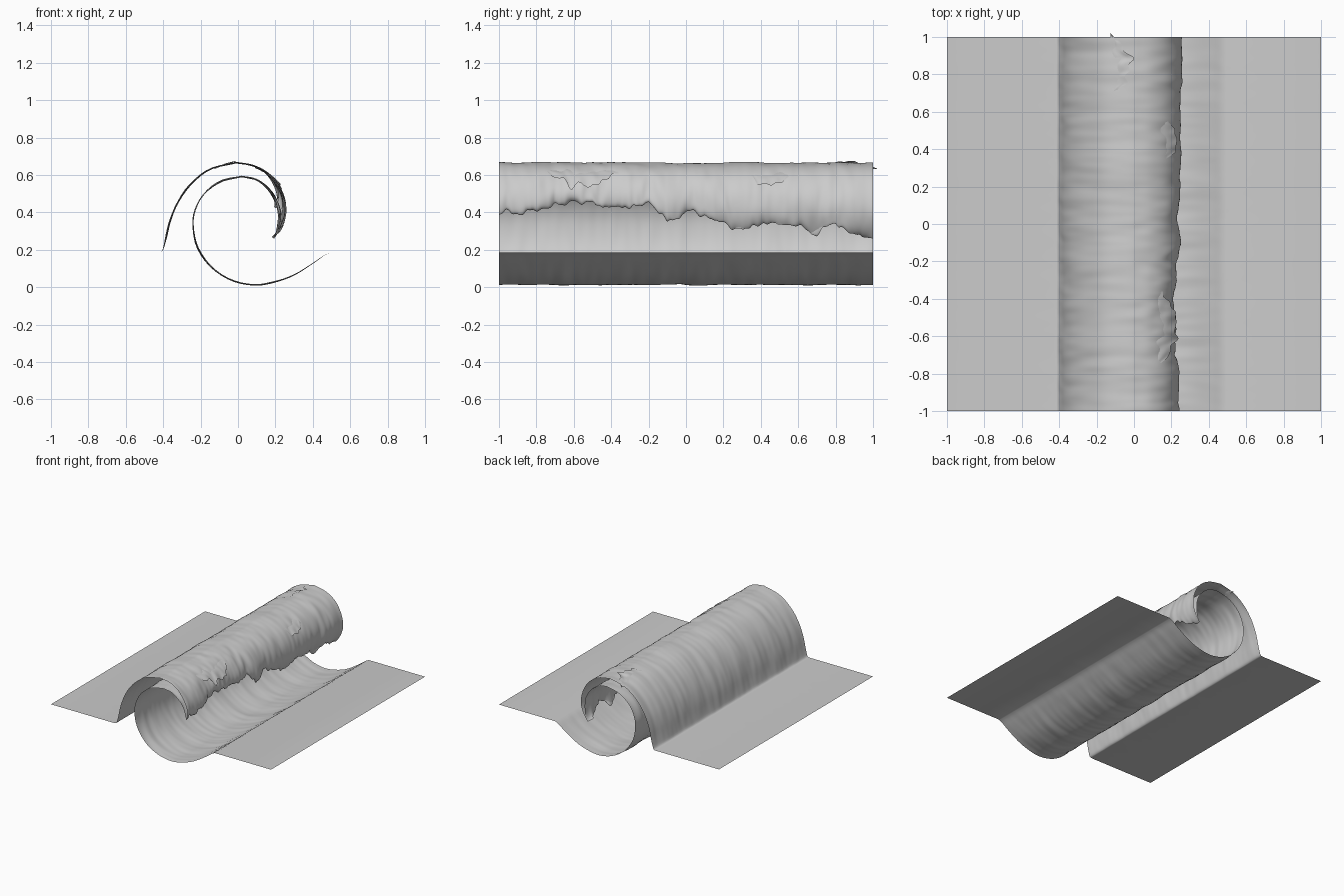
import bpy, bmesh, math
from mathutils import Vector, noise

if "Cube" in bpy.data.objects:
    bpy.data.objects.remove(bpy.data.objects["Cube"])

# Cross-section of the wave (x, z): back face, falling lip outside / inside, barrel
BACK = [(-0.43, 0.187), (-0.405, 0.195), (-0.388, 0.25), (-0.365, 0.35), (-0.325, 0.45),
        (-0.255, 0.55), (-0.15, 0.632), (-0.01, 0.667)]
LIP_OUT = [(-0.01, 0.667), (0.09, 0.648), (0.175, 0.598), (0.235, 0.52), (0.262, 0.44),
           (0.258, 0.37), (0.235, 0.31), (0.19, 0.26)]
LIP_IN = [(0.02, 0.592), (0.1, 0.575), (0.165, 0.53), (0.207, 0.47), (0.224, 0.41),
          (0.225, 0.34), (0.215, 0.29), (0.19, 0.26)]
BARREL = [(0.02, 0.592), (-0.09, 0.567), (-0.18, 0.5), (-0.23, 0.41), (-0.24, 0.32), (-0.215, 0.21),
          (-0.14, 0.105), (-0.03, 0.037), (0.09, 0.012), (0.2, 0.03), (0.3, 0.066),
          (0.4, 0.127), (0.46, 0.17), (0.49, 0.185)]
# Height of the ragged lip edge and its inward pull, every 0.1 in y from -1 to 1
EDGE_Z = [.40, .42, .42, .46, .47, .47, .44, .45, .47, .36, .42, .39, .36, .32, .35,
          .35, .34, .29, .36, .28, .26]
PULL = [.02, .03, .035, .05, .05, .05, .08, .045, .03, .02, .04, .03, .02, .015, .02,
        .02, .015, .01, .01, 0, 0]


def curve(pts, t):
    """Smooth point at fraction t of a point list."""
    f = min(max(t, 0), 1) * (len(pts) - 1)
    i = min(int(f), len(pts) - 2)
    u = f - i
    b, c = Vector(pts[i]), Vector(pts[i + 1])
    a = Vector(pts[i - 1]) if i else 2 * b - c
    d = Vector(pts[i + 2]) if i + 2 < len(pts) else 2 * c - b
    return b + 0.5 * u * (c - a + u * (2 * a - 5 * b + 4 * c - d + u * (3 * (b - c) + d - a)))


def table(vals, y):
    f = min(max((y + 1) * 10, 0), 19.999)
    i = int(f)
    return vals[i] + (vals[i + 1] - vals[i]) * (f - i)


def edge_fraction(z):
    """How far along the lip the given height lies."""
    lo, hi = 0.0, 1.0
    for _ in range(18):
        mid = (lo + hi) / 2
        lo, hi = (mid, hi) if curve(LIP_OUT, mid).y > z else (lo, mid)
    return lo


def section(y):
    """One full cross-section with ripples and a torn lip."""
    jag = 0.035 * noise.noise((0, y * 14, 3)) + 0.02 * noise.noise((5, y * 35, 1))
    f = edge_fraction(min(max(table(EDGE_Z, y) + jag, 0.262), 0.56))
    pull = table(PULL, y)
    tip = (curve(LIP_OUT, f) + curve(LIP_IN, f)) / 2
    pts = [(Vector((-1, 0.187)), 0)]
    pts += [(curve(BACK, i / 24), 0.006 * min(1, i / 8)) for i in range(24)]
    for side, order in ((LIP_OUT, range(25)), (LIP_IN, range(23, -1, -1))):
        for i in order:
            s = i / 24
            p = curve(side, f * s).lerp(tip, s ** 5)
            p.x -= pull * s * s * f
            pts.append((p, 0.006 + 0.012 * s * s))
    pts += [(curve(BARREL, i / 44), 0.006 * min(1, (44 - i) / 14)) for i in range(1, 45)]
    pts.append((Vector((1, 0.185)), 0))
    out = []
    for k, (p, amp) in enumerate(pts):
        radial = (p - Vector((0.0, 0.36))).normalized()
        n = noise.noise((k * 0.06, y * 7, 0)) + 0.6 * noise.noise((k * 0.15, y * 19, 7))
        p = p + radial * amp * n
        out.append((p.x, y, max(p.y, 0)))
    return out


# Wave sheet lofted along y
ROWS = 240
bm = bmesh.new()
rows = [[bm.verts.new(c) for c in section(-1 + 2 * j / ROWS)] for j in range(ROWS + 1)]
for r0, r1 in zip(rows, rows[1:]):
    for k in range(len(r0) - 1):
        bm.faces.new((r0[k], r0[k + 1], r1[k + 1], r1[k]))
mesh = bpy.data.meshes.new("breaking_wave")
bm.to_mesh(mesh)
bm.free()
wave = bpy.data.objects.new("breaking_wave", mesh)
bpy.context.collection.objects.link(wave)

# Torn folds lying on the crest and lip: (y centre, half length, lip start, lip end)
bm = bmesh.new()
for yc, half, a, b in ((-0.55, 0.25, 0.15, 0.46), (0.85, 0.17, -0.12, 0.02), (0.45, 0.14, 0.2, 0.45)):
    grid = []
    for j in range(41):
        y = yc + half * (j / 20 - 1)
        fade = 1 - (j / 20 - 1) ** 2
        end = a + (b - a) * fade * (0.8 + 0.35 * noise.noise((2, y * 22, 4)))
        row = []
        for i in range(9):
            s = a + (end - a) * i / 8
            p = curve(LIP_OUT, s) if s >= 0 else curve(BACK, 1 + s)
            radial = (p - Vector((0, 0.36))).normalized()
            p = p + radial * (-0.008 + 0.018 * fade * i / 8 + 0.005 * noise.noise((i * .3, y * 20, 0)))
            p.x -= table(PULL, y) * max(s, 0) ** 2
            row.append(bm.verts.new((p.x, y, min(p.y, 0.675))))
        grid.append(row)
    for r0, r1 in zip(grid, grid[1:]):
        for i in range(8):
            bm.faces.new((r0[i], r0[i + 1], r1[i + 1], r1[i]))
mesh = bpy.data.meshes.new("torn_crest_folds")
bm.to_mesh(mesh)
bm.free()
folds = bpy.data.objects.new("torn_crest_folds", mesh)
bpy.context.collection.objects.link(folds)

# Smooth water surface, sharp torn edges
for ob in (wave, folds):
    bpy.ops.object.select_all(action='DESELECT')
    ob.select_set(True)
    bpy.context.view_layer.objects.active = ob
    bpy.ops.object.shade_smooth_by_angle(angle=math.radians(50))
